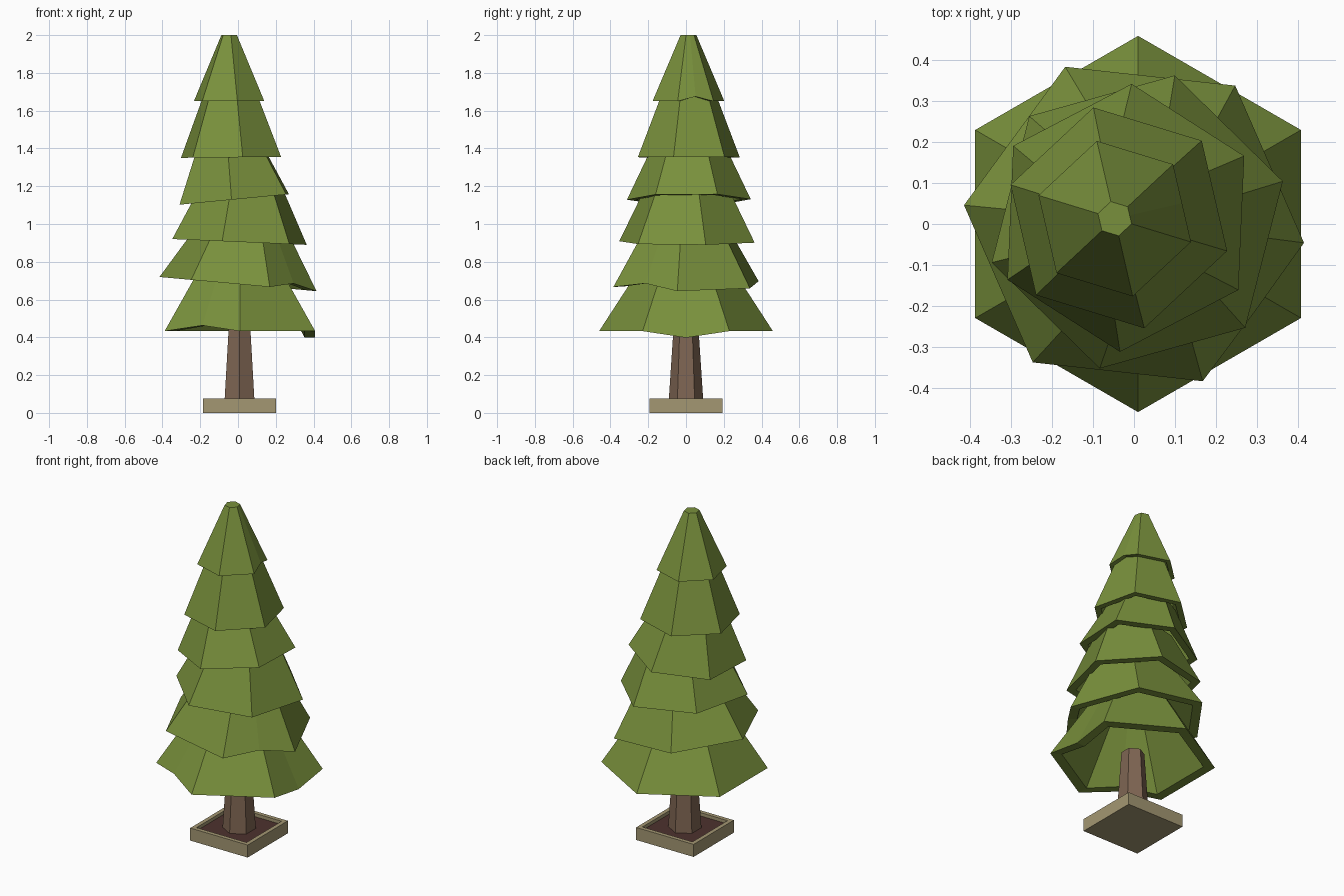
import bpy, bmesh
from math import radians, cos, sin
from mathutils import Matrix, Vector

if "Cube" in bpy.data.objects:
    bpy.data.objects.remove(bpy.data.objects["Cube"])


def material(name, rgb):
    m = bpy.data.materials.new(name)
    m.use_nodes = True
    m.diffuse_color = (*rgb, 1)
    m.node_tree.nodes["Principled BSDF"].inputs["Base Color"].default_value = (*rgb, 1)
    return m


GREEN = material("needle green", (0.19, 0.28, 0.045))
BARK = material("bark brown", (0.21, 0.13, 0.085))
STONE = material("planter tan", (0.37, 0.31, 0.17))
SOIL = material("soil dark brown", (0.075, 0.032, 0.027))


def finish(name, bm, *mats):
    bmesh.ops.recalc_face_normals(bm, faces=bm.faces)
    mesh = bpy.data.meshes.new(name)
    bm.to_mesh(mesh)
    bm.free()
    for m in mats:
        mesh.materials.append(m)
    obj = bpy.data.objects.new(name, mesh)
    bpy.context.collection.objects.link(obj)
    return obj


def bridge(bm, a, b):
    n = len(a)
    return [bm.faces.new((a[i], a[(i + 1) % n], b[(i + 1) % n], b[i])) for i in range(n)]


def hexagon(bm, radius, z, phase, lifts=None):
    """Ring of six corners; with lifts, also edge midpoints moved up or down."""
    corners = [Vector((cos(radians(phase + 60 * k)), sin(radians(phase + 60 * k)), 0)) * radius
               for k in range(6)]
    ring = []
    for k, c in enumerate(corners):
        ring.append(bm.verts.new(c + Vector((0, 0, z))))
        if lifts is not None:
            mid = (c + corners[(k + 1) % 6]) / 2
            ring.append(bm.verts.new(mid + Vector((0, 0, z + lifts.get(k, 0)))))
    return ring


# Foliage: hollow six-sided skirts, each slightly turned and tilted
def tier(name, centre, z, height, r_low, r_top, phase, tilt=0, lifts={}):
    bm = bmesh.new()
    top = hexagon(bm, r_top, height, phase, {})
    low = hexagon(bm, r_low, 0, phase, lifts)
    rim = hexagon(bm, r_low * 0.86, 0, phase, lifts)
    roof = hexagon(bm, r_top * 0.8, height - 0.04, phase, {})
    for a, b in ((top, low), (low, rim), (rim, roof)):
        bridge(bm, a, b)
    bm.faces.new(top)
    bm.faces.new(roof)
    bm.transform(Matrix.Translation((*centre, z)) @ Matrix.Rotation(tilt, 4, 'Y'))
    finish(name, bm, GREEN)


tier("foliage_tier_1", (0.01, 0), 0.433, 0.37, 0.46, 0.22, 30, lifts={3: 0.03, 5: -0.035})
tier("foliage_tier_2", (0, 0), 0.682, 0.32, 0.42, 0.225, 53.7, 0.09, {4: 0.03})
tier("foliage_tier_3", (0.008, 0.005), 0.905, 0.3, 0.37, 0.22, 15.6, 0.043)
tier("foliage_tier_4", (-0.02, 0.015), 1.13, 0.3, 0.328, 0.185, 27.5, -0.095)
tier("foliage_tier_5", (-0.037, 0.015), 1.353, 0.39, 0.277, 0.125, 43, -0.01)
tier("foliage_tier_6", (-0.047, 0.013), 1.65, 0.35, 0.195, 0.043, 43, 0, {5: 0.025})

# Trunk: tapered six-sided post
bm = bmesh.new()
foot = hexagon(bm, 0.093, 0.04, 30)
head = hexagon(bm, 0.064, 0.48, 30)
bridge(bm, foot, head)
bm.faces.new(foot)
bm.faces.new(head)
bm.transform(Matrix.Translation((0.008, 0, 0)))
finish("trunk", bm, BARK)

# Planter: square tray with a raised border and sunken soil
bm = bmesh.new()
bmesh.ops.create_cube(bm, size=1)
bm.transform(Matrix.Translation((0.007, 0, 0.038)) @ Matrix.Diagonal((0.386, 0.386, 0.076, 1)))
bm.faces.ensure_lookup_table()
soil = max(bm.faces, key=lambda f: f.calc_center_median().z)
bmesh.ops.inset_region(bm, faces=[soil], thickness=0.035)
walls = bmesh.ops.extrude_face_region(bm, geom=[soil])
floor = [g for g in walls["geom"] if isinstance(g, bmesh.types.BMFace)][0]
if soil.is_valid:
    bmesh.ops.delete(bm, geom=[soil], context='FACES_ONLY')
bmesh.ops.translate(bm, verts=floor.verts, vec=(0, 0, -0.02))
floor.material_index = 1
finish("planter", bm, STONE, SOIL)
